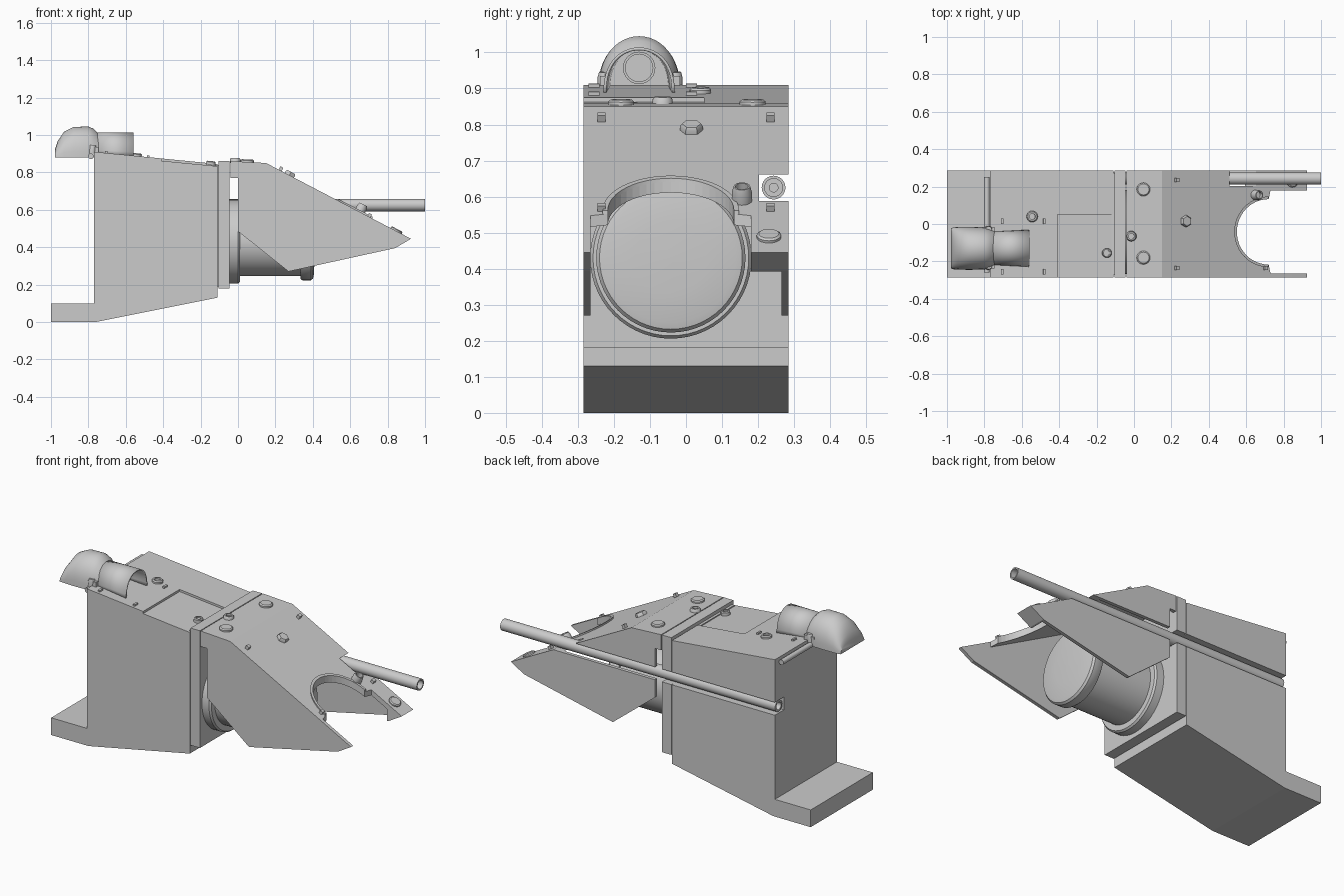
import bpy, bmesh, math
from mathutils import Vector, Matrix

if "Cube" in bpy.data.objects:
    bpy.data.objects.remove(bpy.data.objects["Cube"])


def finish(name, bm, smooth=False):
    bmesh.ops.recalc_face_normals(bm, faces=bm.faces)
    me = bpy.data.meshes.new(name)
    bm.to_mesh(me)
    bm.free()
    ob = bpy.data.objects.new(name, me)
    bpy.context.collection.objects.link(ob)
    if smooth:
        select(ob)
        bpy.ops.object.shade_smooth_by_angle(angle=math.radians(35))
    return ob


def select(ob):
    bpy.ops.object.select_all(action='DESELECT')
    ob.select_set(True)
    bpy.context.view_layer.objects.active = ob


def extrude(name, pts, y0, y1):
    """Side profile in x,z pulled across y."""
    bm = bmesh.new()
    a = [bm.verts.new((x, y0, z)) for x, z in pts]
    b = [bm.verts.new((x, y1, z)) for x, z in pts]
    bm.faces.new(a)
    bm.faces.new(b[::-1])
    n = len(pts)
    for i in range(n):
        j = (i + 1) % n
        bm.faces.new((a[i], b[i], b[j], a[j]))
    return finish(name, bm)


def box(name, x0, x1, y0, y1, z0, z1):
    return extrude(name, [(x0, z0), (x1, z0), (x1, z1), (x0, z1)], y0, y1)


def loft(name, rings, close_ends=True, closed=True, smooth=True):
    bm = bmesh.new()
    vs = [[bm.verts.new(p) for p in r] for r in rings]
    n = len(rings[0])
    for r, s in zip(vs, vs[1:]):
        for i in range(n if closed else n - 1):
            j = (i + 1) % n
            bm.faces.new((r[i], r[j], s[j], s[i]))
    if close_ends:
        bm.faces.new(vs[0])
        bm.faces.new(vs[-1])
    return finish(name, bm, smooth)


def lathe(name, prof, y, z, n=40):
    """Profile of (x, radius) turned around an axis along x."""
    ang = [2 * math.pi * i / n for i in range(n)]
    return loft(name, [[(x, y + r * math.cos(t), z + r * math.sin(t)) for t in ang]
                       for x, r in prof])


def cut(ob, cutter, keep=False):
    m = ob.modifiers.new("cut", 'BOOLEAN')
    m.operation, m.solver, m.object = 'DIFFERENCE', 'EXACT', cutter
    select(ob)
    bpy.ops.object.modifier_apply(modifier=m.name)
    cutter.hide_render = True
    if not keep:
        bpy.data.objects.remove(cutter)


W = 0.285
SLOPE = 0.405 / 0.775


def surface(x):
    """Height and normal of the top skin at x."""
    if x < -0.11:
        return 0.91 - (x + 0.77) * 0.0985, Vector((0.0985, 0, 1)).normalized()
    if x < 0.15:
        return 0.86 - (x + 0.04) * 0.053, Vector((0.053, 0, 1)).normalized()
    return 0.85 - (x - 0.15) * SLOPE, Vector((SLOPE, 0, 1)).normalized()


def stud(name, x, y, r, h, n=20, hole=0.0):
    """Bolt, peg or hex standing on the top skin."""
    z, nor = surface(x)
    q = nor.to_track_quat('Z', 'Y').to_matrix()
    prof = [(-0.01, r), (h * 0.6, r), (h, r * 0.82)]
    if hole:
        prof += [(h, hole), (h * 0.4, hole)]
    rings = [[Vector((x, y, z)) + q @ Vector((k * math.cos(2 * math.pi * i / n),
                                              k * math.sin(2 * math.pi * i / n), d))
              for i in range(n)] for d, k in prof]
    loft(name, rings)


def lug(name, x, y, sx, sy, h):
    """Small block on the top skin."""
    z, nor = surface(x)
    bm = bmesh.new()
    bmesh.ops.create_cube(bm, size=1)
    rot = nor.to_track_quat('Z', 'X').to_matrix().to_4x4()
    bm.transform(Matrix.Translation((x, y, z)) @ rot @ Matrix.Diagonal((sy, sx, h * 2, 1)))
    finish(name, bm)


# main body with foot ledge and recessed top panel
body = extrude("main_body", [(-1, 0), (-0.76, 0), (-0.11, 0.13), (-0.11, 0.845), (-0.77, 0.91),
                             (-0.77, 0.1), (-1, 0.1)], -W, W)
cut(body, extrude("panel_cutter", [(-0.41, 0.862), (-0.1, 0.832), (-0.1, 1), (-0.41, 1)], -0.4, 0.05))

# front flange and its recessed seam
flange = box("flange", -0.105, -0.045, -W, W, 0.18, 0.86)
seam = box("flange_seam", -0.12, -0.1, -W + 0.012, W - 0.012, 0.19, 0.84)

# armoured hood: hollow shell with an arched front notch
hood = extrude("hood", [(-0.04, 0.86), (0.15, 0.85), (0.845, 0.487), (0.925, 0.445), (0.84, 0.395),
                        (0.27, 0.27), (0, 0.485), (0, 0.77), (-0.04, 0.77)], -W, W)
cut(hood, extrude("hood_hollow", [(-0.1, 0.835), (0.145, 0.825), (0.83, 0.463), (0.83, 0.1), (-0.1, 0.1)],
                  -W + 0.02, W - 0.02))
arch = [(0.55 + 0.17 * (1 - math.sin(t)), -0.042 + 0.175 * math.cos(t))
        for t in [math.pi * i / 24 for i in range(25)]]
outline = [(1.1, 0.18), (0.73, 0.18)] + arch + [(0.73, -0.265), (1.1, -0.265)]
cut(hood, loft("notch_cutter", [[(x, y, z) for x, y in outline] for z in (0.1, 1)], smooth=False))

# raised rim following the arched notch
bm = bmesh.new()
rows = []
for k in (0.0, 0.014):
    row = [(x - k * math.sin(math.pi * i / 24), y + k * math.cos(math.pi * i / 24))
           for i, (x, y) in enumerate(arch)]
    for dz in (-0.02, 0.01):
        rows.append([(x, y, surface(x)[0] + dz) for x, y in row])
rings = [[rows[0][i], rows[1][i], rows[3][i], rows[2][i]] for i in range(25)]
bm.free()
loft("notch_rim", rings)

# channel for the long tube through body, flange and hood
channel = box("channel_cutter", -1.1, 1.1, 0.203, 0.4, 0.588, 0.662)
for part in (body, flange, seam):
    cut(part, channel, True)
cut(hood, channel)
lathe("long_tube", [(-0.73, 0.018), (-0.765, 0.022), (-0.765, 0.033), (1, 0.033), (1, 0.025),
                    (0.95, 0.025), (0.95, 0.012), (0.93, 0.012)], 0.243, 0.625, 24)

# lens barrel: mounting ring, tube and wide head
lathe("lens_ring", [(-0.06, 0.224), (0.0, 0.224), (0.01, 0.216), (0.01, 0.18)], -0.042, 0.43, 56)
lathe("lens_tube", [(-0.02, 0.185), (0.35, 0.185)], -0.042, 0.43, 56)
lathe("lens_head", [(0.335, 0.185), (0.335, 0.2), (0.345, 0.207), (0.39, 0.207), (0.401, 0.198),
                    (0.405, 0.18), (0.41, 0.1), (0.412, 0.01)], -0.042, 0.43, 56)

# sight: rounded cowl and a thin arched visor
N = 24


def arch_ring(x, w, base, top, n=N):
    return [(x, -0.13 + w * math.cos(math.pi * i / n),
             base + (top - base) * math.sin(math.pi * i / n) ** 0.8) for i in range(n + 1)]


loft("sight_cowl", [arch_ring(x, w, 0.88, t) for x, w, t in
                    ((-0.978, 0.108, 0.925), (-0.965, 0.112, 0.965), (-0.93, 0.114, 1.018),
                     (-0.88, 0.115, 1.043), (-0.80, 0.113, 1.045), (-0.77, 0.105, 1.032),
                     (-0.745, 0.094, 1.006))])
visor = loft("sight_visor", [arch_ring(-0.755, 0.085, 0.895, 1.01), arch_ring(-0.56, 0.095, 0.885, 1.01)],
             False, False)
sol = visor.modifiers.new("thickness", 'SOLIDIFY')
sol.thickness, sol.offset = 0.008, 0
lathe("sight_lens", [(-0.76, 0.045), (-0.71, 0.045), (-0.71, 0.038), (-0.72, 0.038)], -0.13, 0.957, 24)

# cowl clamps and the cross rod behind the body
for y in (-0.225, -0.03):
    box("cowl_clamp", -0.81, -0.745, y - 0.014, y + 0.014, 0.89, 0.935)
    stud("clamp_screw", -0.78, y, 0.02, 0.035)
rod = [[(-0.787 + 0.015 * math.cos(t), y, 0.886 + 0.015 * math.sin(t))
        for t in [2 * math.pi * i / 16 for i in range(16)]] for y in (-0.26, 0.25)]
loft("cross_rod", rod)

# bolts on body and hood
for x, y, r, h in ((-0.545, 0.04, 0.03, 0.015), (-0.145, -0.155, 0.025, 0.012),
                   (0.05, 0.185, 0.036, 0.014), (0.05, -0.18, 0.036, 0.014),
                   (-0.015, -0.065, 0.028, 0.018)):
    stud("round_bolt", x, y, r, h, hole=r * 0.55 if x < 0 else 0)
stud("hex_bolt", 0.275, 0.015, 0.032, 0.02, 6)
stud("peg", 0.65, 0.155, 0.028, 0.045, hole=0.018)
stud("tip_disc", 0.845, 0.23, 0.034, 0.012)

# small lugs
for y in (-0.235, 0.235):
    lug("hood_lug", 0.225, y, 0.022, 0.018, 0.02)
    lug("tip_lug", 0.70, y, 0.022, 0.018, 0.018)
for x in (-0.705, -0.48):
    for y in (-0.255, 0.015):
        lug("body_lug", x, y, 0.03, 0.012, 0.01)
